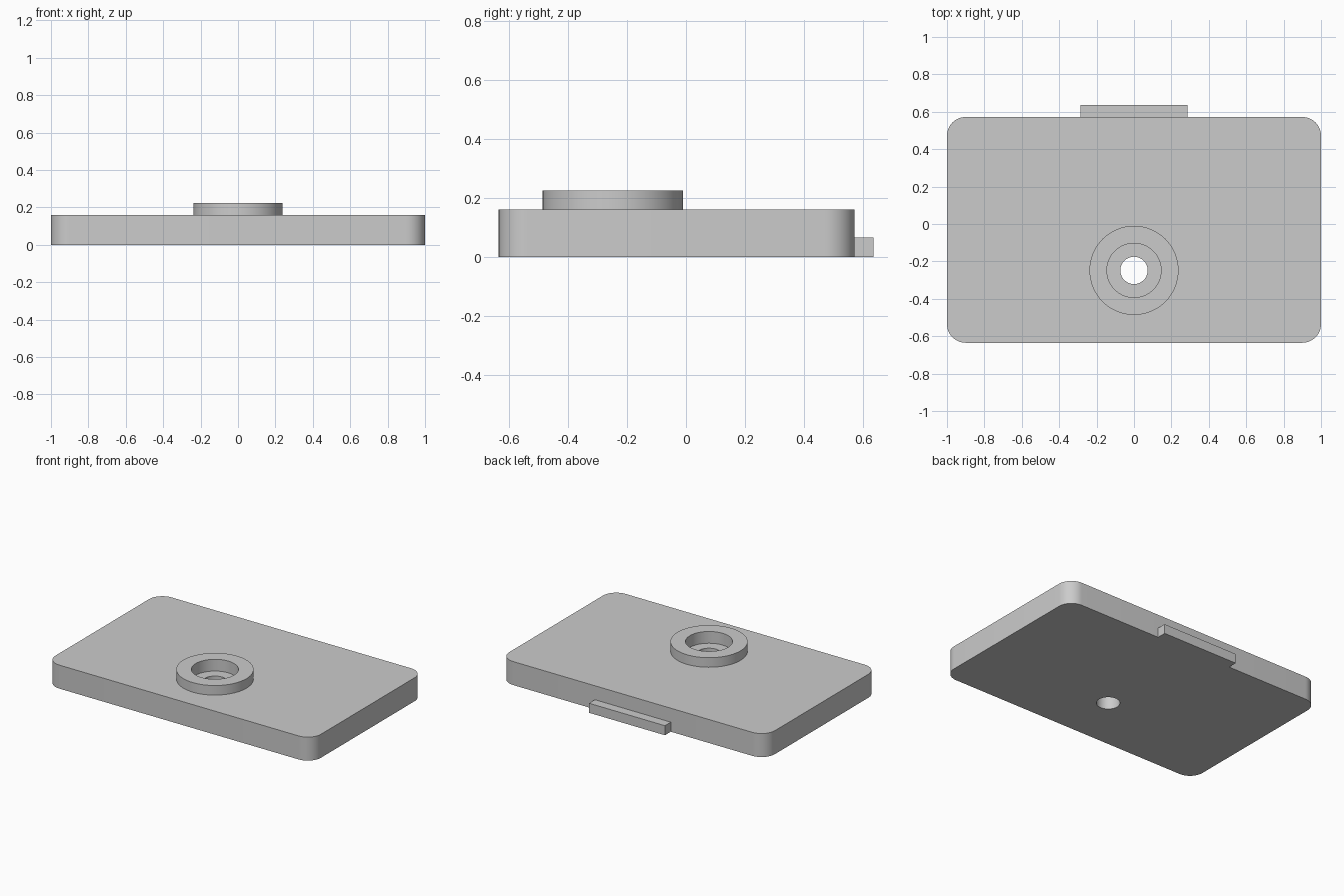
import bpy
import bmesh
from math import cos, sin, pi, radians
from mathutils import Vector

cube = bpy.data.objects.get("Cube")
if cube:
    bpy.data.objects.remove(cube, do_unlink=True)

grey = bpy.data.materials.new("plain grey")
grey.use_nodes = True
colour = (0.6, 0.6, 0.6, 1)
grey.diffuse_color = colour
grey.node_tree.nodes["Principled BSDF"].inputs["Base Color"].default_value = colour

# Main dimensions
FRONT, BACK, REAR = -0.635, 0.572, 0.635
PLATE_TOP, BOSS_TOP, RECESS_FLOOR = 0.16, 0.225, 0.145
CORNER = 0.1
HOLE_Y = -0.248


def prism(name, outline, bottom, top):
    """Extrude a closed outline straight up."""
    bm = bmesh.new()
    base = bm.faces.new([bm.verts.new((x, y, bottom)) for x, y in outline])
    grown = bmesh.ops.extrude_face_region(bm, geom=[base])["geom"]
    verts = [g for g in grown if isinstance(g, bmesh.types.BMVert)]
    bmesh.ops.translate(bm, verts=verts, vec=Vector((0, 0, top - bottom)))
    bmesh.ops.recalc_face_normals(bm, faces=bm.faces)
    mesh = bpy.data.meshes.new(name)
    bm.to_mesh(mesh)
    bm.free()
    mesh.materials.append(grey)
    obj = bpy.data.objects.new(name, mesh)
    bpy.context.collection.objects.link(obj)
    return obj


def circle(radius, sides=64):
    return [(radius * cos(2 * pi * i / sides), HOLE_Y + radius * sin(2 * pi * i / sides))
            for i in range(sides)]


def rounded_rectangle(half_x, y0, y1, r, steps=12):
    centres = [(half_x - r, y1 - r), (r - half_x, y1 - r),
               (r - half_x, y0 + r), (half_x - r, y0 + r)]
    return [(cx + r * cos(pi / 2 * (k + i / steps)), cy + r * sin(pi / 2 * (k + i / steps)))
            for k, (cx, cy) in enumerate(centres) for i in range(steps + 1)]


# Parts
plate = prism("base_plate", rounded_rectangle(1, FRONT, BACK, CORNER), 0, PLATE_TOP)
boss = prism("raised_collar", circle(0.238), PLATE_TOP, BOSS_TOP)
tab = prism("rear_tab", [(-0.286, BACK), (0.286, BACK), (0.286, REAR), (-0.286, REAR)], 0, 0.065)

# Stepped screw hole through collar and plate
recess = prism("recess_cutter", circle(0.145), RECESS_FLOOR, 0.4)
bore = prism("bore_cutter", circle(0.073), -0.1, 0.4)
for part, cutters in ((plate, (recess, bore)), (boss, (recess,))):
    bpy.context.view_layer.objects.active = part
    for cutter in cutters:
        cut = part.modifiers.new("cut", "BOOLEAN")
        cut.operation = "DIFFERENCE"
        cut.solver = "EXACT"
        cut.object = cutter
        bpy.ops.object.modifier_apply(modifier=cut.name)
for cutter in (recess, bore):
    bpy.data.objects.remove(cutter, do_unlink=True)

# Smooth curved walls, keep rims sharp
bpy.ops.object.select_all(action="DESELECT")
for part in (plate, boss):
    part.select_set(True)
bpy.context.view_layer.objects.active = plate
bpy.ops.object.shade_smooth_by_angle(angle=radians(30))
